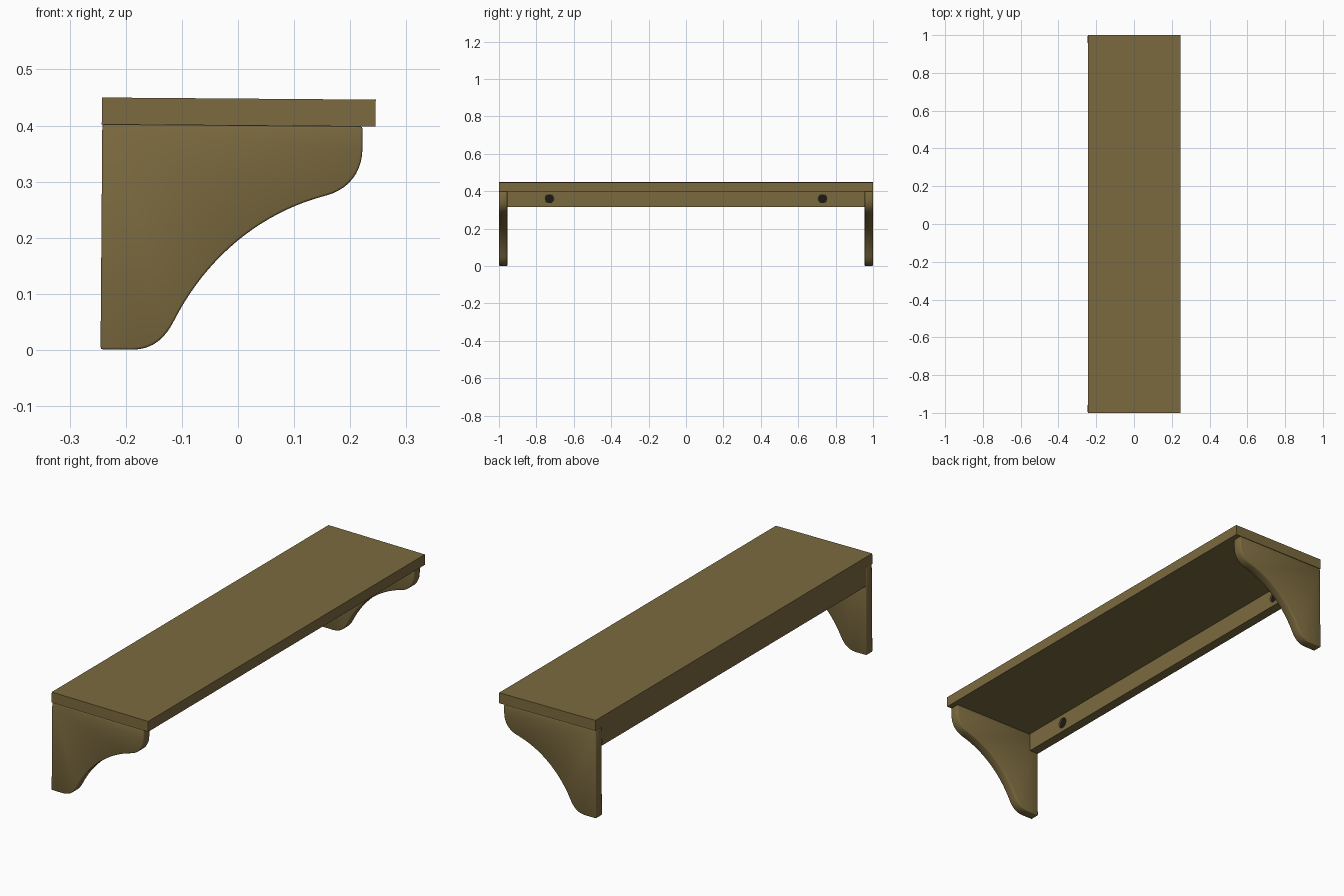
import bpy, bmesh, math
from mathutils import Matrix, Vector
from mathutils.geometry import interpolate_bezier

if "Cube" in bpy.data.objects:
    bpy.data.objects.remove(bpy.data.objects["Cube"])

TILT = Matrix.Rotation(math.radians(0.45), 4, 'Y')  # whole shelf leans slightly forward


def material(name, color):
    m = bpy.data.materials.new(name)
    m.diffuse_color = color
    m.use_nodes = True
    m.node_tree.nodes["Principled BSDF"].inputs["Base Color"].default_value = m.diffuse_color
    return m


wood = material("wood", (0.2, 0.145, 0.05, 1))
dark = material("dark_metal", (0.012, 0.01, 0.008, 1))


def finish(name, bm, mat):
    bmesh.ops.recalc_face_normals(bm, faces=bm.faces)
    bm.transform(TILT)
    me = bpy.data.meshes.new(name)
    bm.to_mesh(me)
    bm.free()
    me.materials.append(mat)
    ob = bpy.data.objects.new(name, me)
    bpy.context.collection.objects.link(ob)
    return ob


def activate(ob):
    bpy.ops.object.select_all(action='DESELECT')
    ob.select_set(True)
    bpy.context.view_layer.objects.active = ob


def box(name, lo, hi):
    bm = bmesh.new()
    bmesh.ops.create_cube(bm, size=1)
    lo, hi = Vector(lo), Vector(hi)
    for v in bm.verts:
        v.co = (lo + hi) / 2 + v.co * (hi - lo)
    return finish(name, bm, wood)


def disc(name, x0, x1, y, z, r, mat):
    bm = bmesh.new()
    place = Matrix.Translation(((x0 + x1) / 2, y, z)) @ Matrix.Rotation(math.pi / 2, 4, 'Y')
    bmesh.ops.create_cone(bm, cap_ends=True, segments=32, radius1=r, radius2=r,
                          depth=x1 - x0, matrix=place)
    return finish(name, bm, mat)


# Board and back rail
box("shelf_board", (-0.246, -1, 0.4), (0.242, 1, 0.448))
rail = box("back_rail", (-0.245, -0.955, 0.315), (-0.2, 0.955, 0.4))

# Recessed screws in the rail
for side, label in ((-1, "front"), (1, "back")):
    cutter = disc("hole_cutter", -0.215, -0.19, side * 0.73, 0.358, 0.024, wood)
    mod = rail.modifiers.new("hole", 'BOOLEAN')
    mod.operation = 'DIFFERENCE'
    mod.solver = 'EXACT'
    mod.object = cutter
    activate(rail)
    bpy.ops.object.modifier_apply(modifier=mod.name)
    bpy.data.objects.remove(cutter)
    disc(label + "_screw", -0.214, -0.208, side * 0.73, 0.358, 0.0235, dark)

# Bracket outline: foot curve, concave sweep, nose curve
curves = [
    ((-0.19, -0.001), (-0.15, -0.001), (-0.129, 0.022), (-0.114, 0.052), 9),
    ((-0.114, 0.052), (-0.058, 0.164), (0.038, 0.245), (0.153, 0.276), 21),
    ((0.153, 0.276), (0.196, 0.287), (0.219, 0.32), (0.219, 0.36), 11),
]
outline = [Vector((-0.245, -0.001))]
for a, b, c, d, n in curves:
    pts = interpolate_bezier(*(Vector((*p, 0)) for p in (a, b, c, d)), n)
    outline += [p.xy for p in pts[(0 if n == 9 else 1):]]
outline += [Vector((0.219, 0.4)), Vector((-0.245, 0.4))]

for side, label in ((-1, "front"), (1, "back")):
    bm = bmesh.new()
    face = bm.faces.new([bm.verts.new((p.x, side, p.y)) for p in outline])
    ext = bmesh.ops.extrude_face_region(bm, geom=[face])
    verts = [g for g in ext["geom"] if isinstance(g, bmesh.types.BMVert)]
    bmesh.ops.translate(bm, verts=verts, vec=(0, -side * 0.045, 0))
    bracket = finish(label + "_bracket", bm, wood)
    # Softened edges
    bevel = bracket.modifiers.new("soft_edges", 'BEVEL')
    bevel.width = 0.004
    bevel.segments = 2
    bevel.limit_method = 'ANGLE'
    bevel.angle_limit = math.radians(40)
    activate(bracket)
    bpy.ops.object.modifier_apply(modifier=bevel.name)
    bpy.ops.object.shade_smooth_by_angle(angle=math.radians(50))
